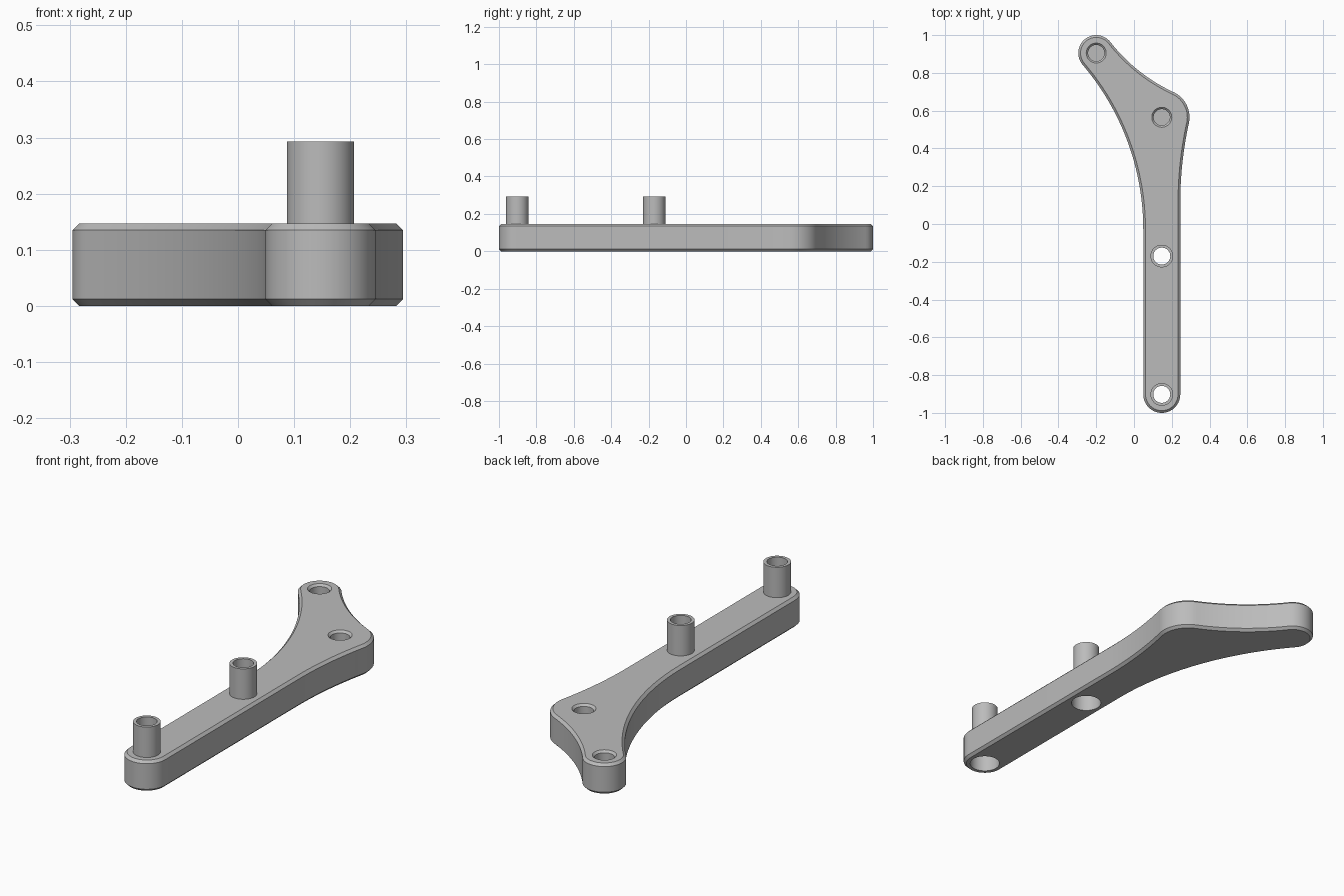
import bpy, bmesh, math
from mathutils import Vector

cube = bpy.data.objects.get("Cube")
if cube:
    bpy.data.objects.remove(cube)

# Main dimensions
THICK, CHAMFER, TOP = 0.147, 0.012, 0.293
TAIL, TAIL_R = Vector((0.147, -0.902)), 0.098
MIDDLE = Vector((0.147, -0.17))
ELBOW, ELBOW_R = Vector((0.147, 0.565)), 0.147
TIP, TIP_R = Vector((-0.2, 0.905)), 0.095
BORE, TUBE_R, SOCKET_R = 0.045, 0.06, 0.068
RIGHT_R, UPPER_R, LEFT_R = 1.96, 0.91, 1.345

grey = bpy.data.materials.new("plain grey")
grey.use_nodes = True
grey.diffuse_color = (0.5, 0.5, 0.5, 1)
grey.node_tree.nodes["Principled BSDF"].inputs["Base Color"].default_value = (0.5, 0.5, 0.5, 1)


def angle(a, b):
    return math.atan2(b.y - a.y, b.x - a.x)


def arc(center, r, start, end, n):
    steps = [start + (end - start) * i / n for i in range(n + 1)]
    return [(center.x + r * math.cos(t), center.y + r * math.sin(t)) for t in steps]


def side_center(x, circle, r, big):
    """Centre of a concave arc tangent to the straight side and a rounded end."""
    return Vector((x, circle.y - math.sqrt((big + r) ** 2 - (x - circle.x) ** 2)))


right_c = side_center(TAIL.x + TAIL_R + RIGHT_R, ELBOW, ELBOW_R, RIGHT_R)
left_c = side_center(TAIL.x - TAIL_R - LEFT_R, TIP, TIP_R, LEFT_R)
span = TIP - ELBOW
d, ra, rb = span.length, UPPER_R + ELBOW_R, UPPER_R + TIP_R
along = (ra * ra - rb * rb + d * d) / (2 * d)
u = span.normalized()
upper_c = ELBOW + u * along + Vector((u.y, -u.x)) * math.sqrt(ra * ra - along * along)


def outline(inset):
    """Tangent arcs, pulled inward by the inset."""
    pi = math.pi
    return (arc(TAIL, TAIL_R - inset, pi, 2 * pi, 32)
            + arc(right_c, RIGHT_R + inset, pi, angle(right_c, ELBOW), 20)
            + arc(ELBOW, ELBOW_R - inset, angle(ELBOW, right_c), angle(ELBOW, upper_c), 20)
            + arc(upper_c, UPPER_R + inset, angle(upper_c, ELBOW), angle(upper_c, TIP), 20)
            + arc(TIP, TIP_R - inset, angle(TIP, upper_c), angle(TIP, left_c) % (2 * pi), 32)
            + arc(left_c, LEFT_R + inset, angle(left_c, TIP), 0, 32))


def skin(name, rings, caps):
    """Join matching rings of points into a surface."""
    bm = bmesh.new()
    loops = [[bm.verts.new(p) for p in ring] for ring in rings]
    n = len(loops[0])
    for low, high in zip(loops, loops[1:]):
        for i in range(n):
            j = (i + 1) % n
            bm.faces.new((low[i], low[j], high[j], high[i]))
    if caps:
        bm.faces.new(loops[0][::-1])
        bm.faces.new(loops[-1])
    mesh = bpy.data.meshes.new(name)
    bm.to_mesh(mesh)
    bm.free()
    mesh.materials.append(grey)
    obj = bpy.data.objects.new(name, mesh)
    bpy.context.collection.objects.link(obj)
    return obj


def lathe(name, center, profile, caps):
    rings = [[(x, y, z) for x, y in arc(center, r, 0, 2 * math.pi, 48)[:-1]] for r, z in profile]
    return skin(name, rings, caps)


def smooth(obj):
    bpy.ops.object.select_all(action='DESELECT')
    obj.select_set(True)
    bpy.context.view_layer.objects.active = obj
    bpy.ops.object.shade_smooth_by_angle(angle=math.radians(30))


# Chamfered arm
levels = [(CHAMFER, 0), (0, CHAMFER), (0, THICK - CHAMFER), (CHAMFER, THICK)]
arm = skin("arm", [[(x, y, z) for x, y in outline(c)] for c, z in levels], True)

# Bores with wide sockets below, and blind chamfered holes in the head
through = [(SOCKET_R, -0.05), (SOCKET_R, 0.115), (BORE, 0.115), (BORE, 0.2)]
blind = [(0.043, 0.03), (0.043, THICK - 0.01), (0.053, THICK), (0.053, 0.2)]
cuts = [(TAIL, through), (MIDDLE, through), (ELBOW, blind), (TIP, blind)]
for center, profile in cuts:
    cutter = lathe("hole_cutter", center, profile, True)
    cutter.hide_render = True
    mod = arm.modifiers.new("hole", 'BOOLEAN')
    mod.operation, mod.solver, mod.object = 'DIFFERENCE', 'EXACT', cutter
    bpy.context.view_layer.objects.active = arm
    bpy.ops.object.modifier_apply(modifier=mod.name)
    bpy.data.objects.remove(cutter)
smooth(arm)

# Hollow pegs
for name, center in (("end_peg", TAIL), ("middle_peg", MIDDLE)):
    wall = [(TUBE_R, THICK), (TUBE_R, TOP), (BORE, TOP), (BORE, THICK)]
    smooth(lathe(name, center, wall, False))
